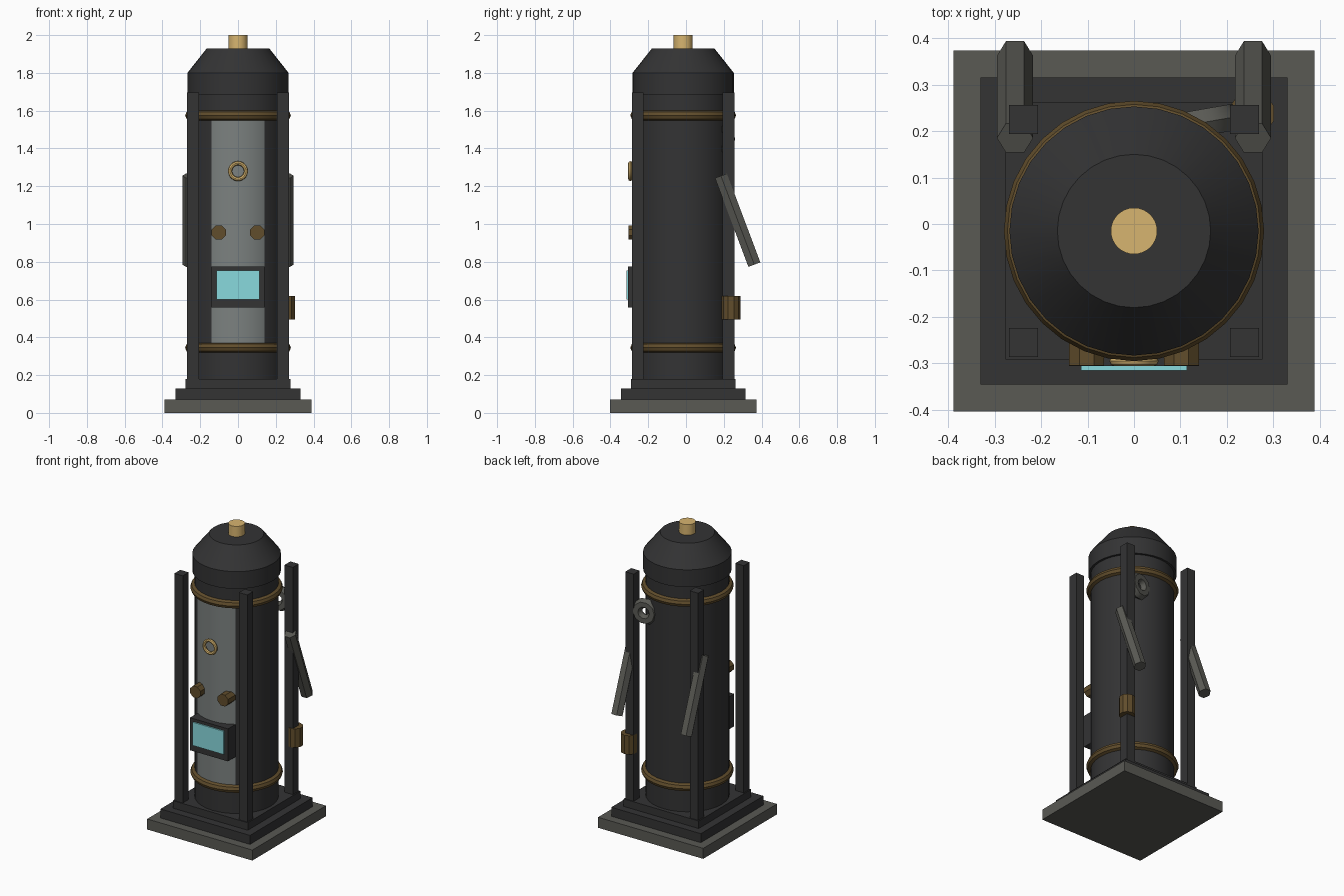
import bpy, bmesh, math
from mathutils import Vector, Matrix

cube = bpy.data.objects.get("Cube")
if cube:
    bpy.data.objects.remove(cube, do_unlink=True)

CY = -0.015  # y of the column axis


def material(name, rgb):
    m = bpy.data.materials.new(name)
    m.use_nodes = True
    m.diffuse_color = (*rgb, 1)
    m.node_tree.nodes["Principled BSDF"].inputs["Base Color"].default_value = (*rgb, 1)
    return m


iron = material("dark iron", (0.033, 0.033, 0.034))
stone = material("grey stone", (0.1, 0.1, 0.088))
steel = material("panel grey", (0.2, 0.22, 0.215))
gold = material("polished brass", (0.68, 0.46, 0.16))
bronze = material("aged bronze", (0.12, 0.075, 0.025))
glass = material("cyan glass", (0.25, 0.7, 0.73))


def finish(name, bm, *mats, smooth=True):
    bmesh.ops.recalc_face_normals(bm, faces=bm.faces)
    me = bpy.data.meshes.new(name)
    bm.to_mesh(me)
    bm.free()
    ob = bpy.data.objects.new(name, me)
    bpy.context.collection.objects.link(ob)
    for m in mats:
        me.materials.append(m)
    if smooth:
        bpy.ops.object.select_all(action='DESELECT')
        ob.select_set(True)
        bpy.context.view_layer.objects.active = ob
        bpy.ops.object.shade_smooth_by_angle(angle=math.radians(35))
    return ob


def box(name, lo, hi, mat):
    lo, hi = Vector(lo), Vector(hi)
    bm = bmesh.new()
    bmesh.ops.create_cube(bm, size=1, matrix=Matrix.Translation((lo + hi) / 2)
                          @ Matrix.Diagonal((*(hi - lo), 1)))
    return finish(name, bm, mat, smooth=False)


def rod(name, a, b, r, sides, mat, spin=0):
    a, b = Vector(a), Vector(b)
    d = b - a
    bm = bmesh.new()
    bmesh.ops.create_cone(bm, cap_ends=True, segments=sides, radius1=r, radius2=r, depth=d.length,
                          matrix=Matrix.Translation((a + b) / 2) @ d.to_track_quat('Z', 'Y').to_matrix().to_4x4()
                          @ Matrix.Rotation(spin, 4, 'Z'))
    return finish(name, bm, mat)


def lathe(name, profile, sides, *mats):
    bm = bmesh.new()
    rings = [[bm.verts.new((r * math.sin(t), CY - r * math.cos(t), z))
              for t in (2 * math.pi * i / sides for i in range(sides))] for r, z in profile]
    for low, high in zip(rings, rings[1:]):
        for i in range(sides):
            j = (i + 1) % sides
            bm.faces.new((low[i], low[j], high[j], high[i]))
    bm.faces.new(rings[0])
    bm.faces.new(rings[-1])
    return bm


def torus(name, centre, rot, big, small, n, k, mat):
    bm = bmesh.new()
    grid = []
    for i in range(n):
        t = 2 * math.pi * i / n
        row = []
        for j in range(k):
            p = 2 * math.pi * j / k
            r = big + small * math.cos(p)
            row.append(bm.verts.new((r * math.cos(t), r * math.sin(t), small * math.sin(p))))
        grid.append(row)
    for i in range(n):
        for j in range(k):
            a, b = grid[i], grid[(i + 1) % n]
            bm.faces.new((a[j], b[j], b[(j + 1) % k], a[(j + 1) % k]))
    bm.transform(Matrix.Translation(centre) @ rot)
    return finish(name, bm, mat)


# Stepped base
for name, half, z0, z1, mat in (("base_slab", 0.388, 0, 0.07, stone),
                                ("base_step", 0.33, 0.07, 0.13, iron),
                                ("base_plinth", 0.277, 0.13, 0.18, iron)):
    box(name, (-half, CY - half, z0), (half, CY + half, z1), mat)

# Column with a lighter front panel between the bands
bm = lathe("column", [(0.254, 0.18), (0.254, 0.345), (0.254, 1.575), (0.254, 1.7)], 32)
bm.faces.ensure_lookup_table()
for f in bm.faces:
    c = f.calc_center_median()
    if 0.4 < c.z < 1.5 and c.y < CY and abs(c.x) < 0.13:
        f.material_index = 1
finish("column", bm, iron, steel)

# Domed cap and finial
finish("cap", lathe("cap", [(0.268, 1.685), (0.268, 1.8), (0.165, 1.93)], 32), iron)
rod("finial", (0, CY, 1.9), (0, CY, 2.0), 0.05, 32, gold)

# Bands
for name, z in (("upper_band", 1.575), ("lower_band", 0.345)):
    torus(name, (0, CY, z), Matrix.Identity(4), 0.254, 0.026, 32, 8, bronze)

# Corner posts
for sx, side in ((-1, "right"), (1, "left")):
    for sy, end in ((-1, "front"), (1, "back")):
        x, y, h = sx * 0.238, CY + sy * 0.24, 0.031
        box(f"{end}_{side}_post", (x - h, y - h, 0.18), (x + h, y + h, 1.695), iron)
    # Slanted pipes behind
    rod(f"{side}_pipe", (sx * 0.256, 0.185, 1.255), (sx * 0.256, 0.362, 0.785), 0.039, 6, stone, math.pi / 2)
    # Front knobs
    rod(f"{side}_knob", (sx * 0.102, -0.305, 0.955), (sx * 0.102, -0.22, 0.955), 0.041, 8, bronze, math.pi / 8)

# Back fittings
rod("post_clamp", (0.254, 0.238, 0.495), (0.254, 0.238, 0.62), 0.05, 10, bronze)
torus("back_valve_ring", (0.146, 0.218, 1.45),
      Matrix.Rotation(math.radians(10), 4, 'Z') @ Matrix.Rotation(math.pi / 2, 4, 'X'),
      0.055, 0.033, 10, 6, stone)

# Front fittings
torus("dial_ring", (0, -0.295, 1.28), Matrix.Rotation(math.pi / 2, 4, 'X'), 0.042, 0.011, 24, 8, gold)
box("screen_frame", (-0.14, -0.306, 0.558), (0.14, -0.22, 0.775), iron)
box("screen", (-0.114, -0.315, 0.6), (0.114, -0.306, 0.755), glass)
